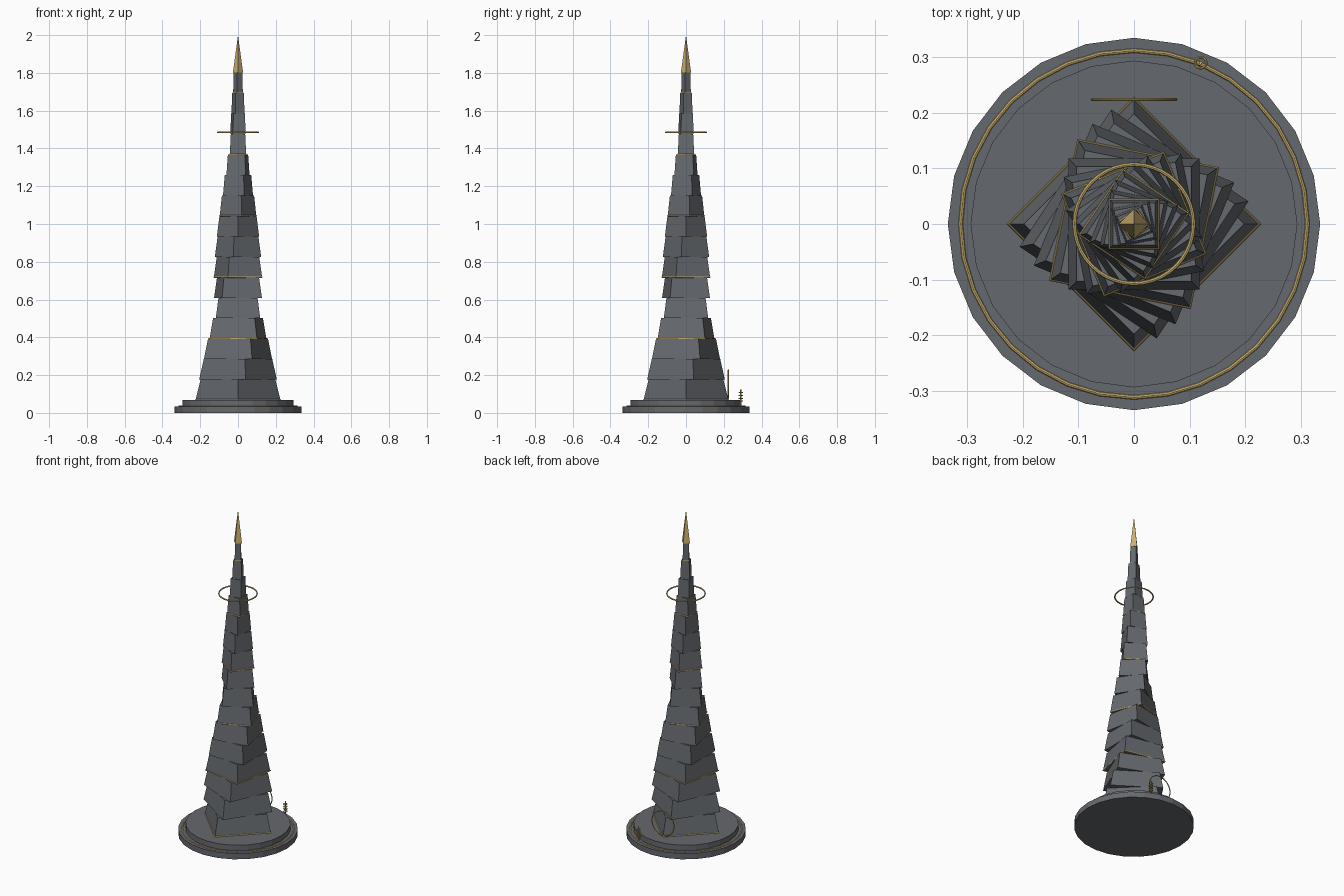
import bpy
from math import cos, sin, pi, radians

cube = bpy.data.objects.get("Cube")
if cube:
    bpy.data.objects.remove(cube, do_unlink=True)


def material(name, rgb):
    m = bpy.data.materials.new(name)
    m.use_nodes = True
    colour = (*rgb, 1.0)
    m.diffuse_color = colour
    m.node_tree.nodes["Principled BSDF"].inputs["Base Color"].default_value = colour
    return m


STONE = material("slate grey", (0.13, 0.14, 0.155))
GOLD = material("warm gold", (0.60, 0.44, 0.16))


def prism(name, mat, sides, r_low, r_high, z_low, z_high, turn=0.0, x=0.0, y=0.0):
    """Tapered prism with a corner pointing along the turn angle."""
    def ring(r, z):
        return [(x + r * cos(turn + 2 * pi * k / sides),
                 y + r * sin(turn + 2 * pi * k / sides), z) for k in range(sides)]
    verts = ring(r_low, z_low)
    faces = [tuple(reversed(range(sides)))]
    if r_high > 0:
        verts += ring(r_high, z_high)
        faces.append(tuple(range(sides, 2 * sides)))
        faces += [(k, (k + 1) % sides, sides + (k + 1) % sides, sides + k)
                  for k in range(sides)]
    else:
        verts.append((x, y, z_high))
        faces += [(k, (k + 1) % sides, sides) for k in range(sides)]
    mesh = bpy.data.meshes.new(name)
    mesh.from_pydata(verts, [], faces)
    mesh.materials.append(mat)
    obj = bpy.data.objects.new(name, mesh)
    bpy.context.collection.objects.link(obj)
    return obj


def hoop(name, radius, wire, location, sides=32, rotation=(0, 0, 0), smooth=True):
    bpy.ops.mesh.primitive_torus_add(
        major_radius=radius, minor_radius=wire, major_segments=sides,
        minor_segments=8, location=location, rotation=rotation)
    obj = bpy.context.object
    obj.name = name
    obj.data.materials.append(GOLD)
    if smooth:
        bpy.ops.object.shade_smooth_by_angle()
    return obj


# Stepped round base with a gold inlay hoop
prism("lower_base", STONE, 24, 0.335, 0.335, 0.0, 0.035)
prism("upper_base", STONE, 24, 0.294, 0.294, 0.035, 0.068)
hoop("base_hoop", 0.312, 0.004, (0, 0, 0.036))

# Twisting stack of tapered square blocks, trimmed in gold on every third
COUNT, BOTTOM, HEIGHT = 16, 0.068, 0.1083
for i in range(COUNT):
    radius = 0.225 - 0.0152 * i + 0.00013 * i * i
    turn = pi * i / COUNT
    z = BOTTOM + i * HEIGHT
    prism(f"tower_block_{i + 1}", STONE, 4, radius, radius * 0.88, z, z + HEIGHT, turn)
    if i % 3 == 0:
        hoop(f"gold_trim_{i // 3 + 1}", radius, 0.0035, (0, 0, z + 0.001), 4,
             (0, 0, turn), False)

# Gold spire tip and floating halo
prism("spire_tip", GOLD, 4, 0.027, 0, BOTTOM + COUNT * HEIGHT, 2.0)
hoop("halo", 0.107, 0.004, (0, 0, 1.485), 40)

# Upright portal hoop behind the tower
hoop("portal_hoop", 0.075, 0.003, (0, 0.224, 0.152), 32, (radians(90), 0, 0))

# Small ringed post on the rear edge of the base
px, py = 0.12, 0.29
prism("post_rod", GOLD, 8, 0.003, 0.003, 0.035, 0.125, 0, px, py)
for k in range(4):
    hoop(f"post_ring_{k + 1}", 0.010, 0.0025, (px, py, 0.062 + 0.015 * k), 12)
